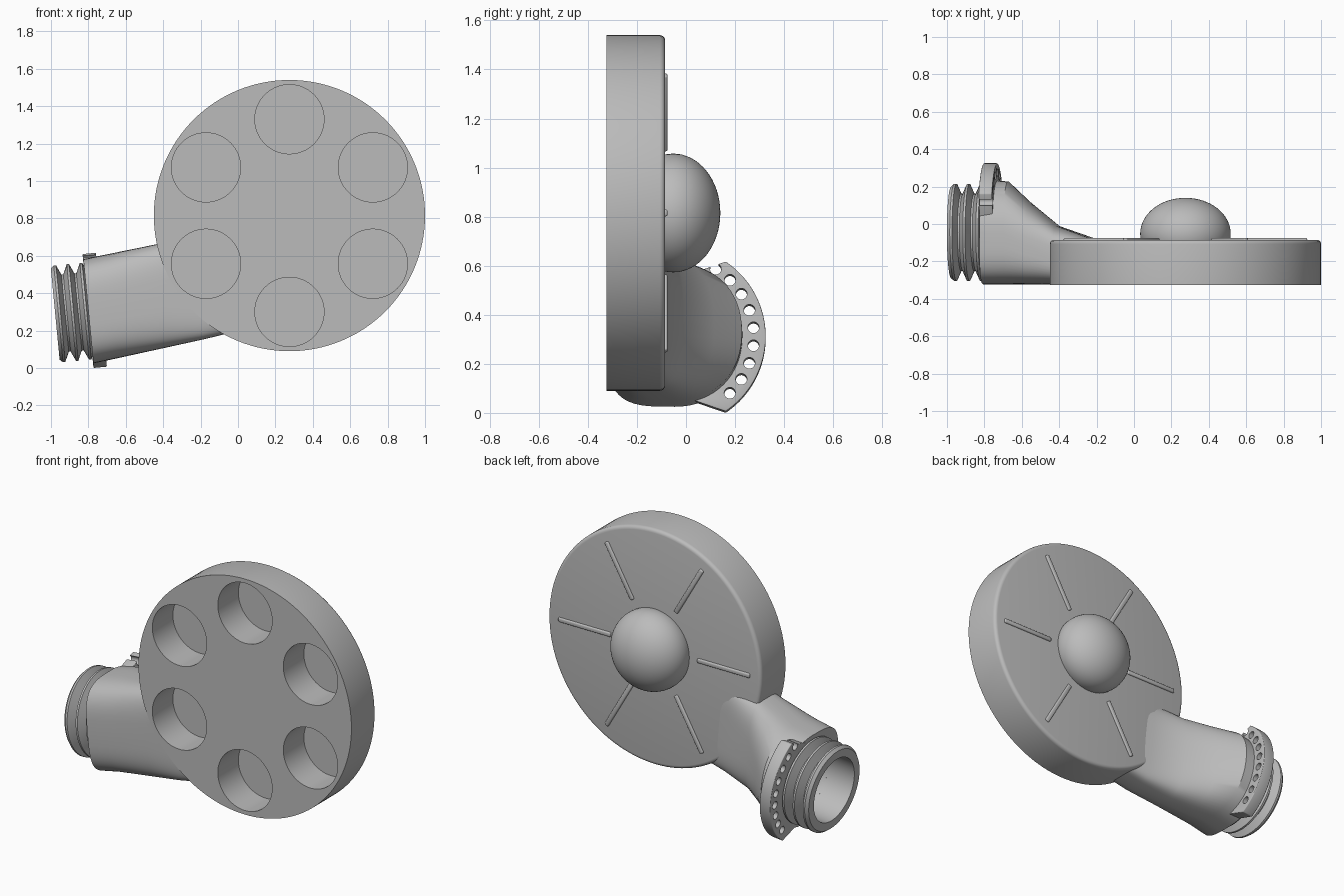
import bpy, bmesh, math
from mathutils import Matrix, Vector

if "Cube" in bpy.data.objects:
    bpy.data.objects.remove(bpy.data.objects["Cube"])

grey = bpy.data.materials.new("plain grey")
grey.use_nodes = True
COLOUR = (0.5, 0.5, 0.5, 1)
grey.diffuse_color = COLOUR
grey.node_tree.nodes["Principled BSDF"].inputs["Base Color"].default_value = COLOUR

HUB = Vector((0.275, -0.085, 0.815))        # disc centre on its back face
FRONT = -0.325                              # front plane
TILT = math.radians(5.5)
SPOUT = Matrix.Translation((-0.8, -0.045, 0.305)) @ Matrix.Rotation(-TILT, 4, 'Y')
DISC = Matrix.Translation(HUB) @ Matrix.Rotation(math.pi / 2, 4, 'Z')  # local x = back


def loft(name, rings, matrix=Matrix(), closed=False):
    """Skin a list of equal point rings; cap the ends or close into a tube."""
    bm = bmesh.new()
    vs = [[bm.verts.new(matrix @ Vector(p)) for p in ring] for ring in rings]
    pairs = list(zip(vs, vs[1:])) + ([(vs[-1], vs[0])] if closed else [])
    for a, b in pairs:
        for i in range(len(a)):
            j = (i + 1) % len(a)
            bm.faces.new((a[i], a[j], b[j], b[i]))
    if not closed:
        bm.faces.new(vs[0])
        bm.faces.new(vs[-1])
    bmesh.ops.recalc_face_normals(bm, faces=bm.faces)
    mesh = bpy.data.meshes.new(name)
    bm.to_mesh(mesh)
    bm.free()
    mesh.materials.append(grey)
    obj = bpy.data.objects.new(name, mesh)
    bpy.context.collection.objects.link(obj)
    return obj


def circle(x, r, n=96, cy=0, cz=0):
    return [(x, cy + r * math.cos(2 * math.pi * i / n),
             cz + r * math.sin(2 * math.pi * i / n)) for i in range(n)]


def lathe(name, profile, matrix, closed=False, n=96):
    return loft(name, [circle(x, r, n) for x, r in profile], matrix, closed)


def activate(obj):
    bpy.ops.object.select_all(action='DESELECT')
    obj.select_set(True)
    bpy.context.view_layer.objects.active = obj


def apply(obj, kind, **settings):
    activate(obj)
    mod = obj.modifiers.new(kind.lower(), kind)
    for key, value in settings.items():
        setattr(mod, key, value)
    bpy.ops.object.modifier_apply(modifier=mod.name)


def cut(objs, cutters):
    for c in cutters:
        c.hide_render = True
        for obj in objs:
            apply(obj, 'BOOLEAN', operation='DIFFERENCE', object=c, solver='EXACT')
    for c in cutters:
        bpy.data.objects.remove(c)


def smooth(obj, degrees=35):
    activate(obj)
    bpy.ops.object.shade_smooth_by_angle(angle=math.radians(degrees))


# Disc with a rounded back edge
back_edge = [(-0.022 + 0.022 * math.sin(a), 0.703 + 0.022 * math.cos(a))
             for a in (math.pi / 8 * k for k in range(5))]
disc = lathe("disc", [(FRONT - HUB.y, 0.725)] + back_edge, DISC, n=128)


# Neck blending from a round collar to the flat disc side
def neck_ring(x, back, low, high, power, inset=0, n=64):
    front = FRONT + 0.002 + inset
    back, low, high = back - inset, low + inset, high - inset
    cy = min(-0.045, (front + back) / 2)
    cz, hz = (low + high) / 2, (high - low) / 2
    ring = []
    for i in range(n):
        c, s = math.cos(2 * math.pi * i / n), math.sin(2 * math.pi * i / n)
        p = power if c > 0 else max(power, 3.6)
        half = back - cy if c > 0 else cy - front
        y = cy + math.copysign(abs(c) ** (2 / p), c) * half
        z = cz + math.copysign(abs(s) ** (2 / p), s) * hz
        ring.append((x - math.tan(TILT) * (z - 0.305), y, z))
    return ring


stations = [(-0.80, 0.232, 0.025, 0.582, 2.1), (-0.67, 0.228, 0.052, 0.608, 2.2),
            (-0.55, 0.115, 0.078, 0.632, 2.6), (-0.40, -0.01, 0.11, 0.662, 3.5),
            (-0.20, -0.08, 0.153, 0.70, 5), (0.0, -0.1, 0.2, 0.74, 6)]
neck = loft("neck", [neck_ring(*s) for s in stations])

# Hollow inside of the neck
inner = [[SPOUT @ Vector(p) for p in circle(x, 0.195, 64)] for x in (-0.02, 0.05)]
inner += [neck_ring(*s, inset=0.06) for s in stations[2:3]]
inner.append(neck_ring(-0.46, 0.03, 0.1, 0.65, 3, inset=0.08))
cut([neck], [loft("bore_cutter", inner)])

# Six round pockets in the front
pockets = []
for k in range(6):
    a = math.radians(30 + 60 * k)
    spot = Matrix.Translation((0, 0.515 * math.cos(a), 0.515 * math.sin(a)))
    pockets.append(lathe("pocket_cutter", [(-0.3, 0.185), (-0.04, 0.185)], DISC @ spot, n=64))
cut([disc, neck], pockets)
smooth(disc)
smooth(neck, 30)

# Dome on the back
bpy.ops.mesh.primitive_uv_sphere_add(segments=64, ring_count=32, radius=1,
                                     location=(HUB.x, -0.052, HUB.z))
dome = bpy.context.object
dome.name = "dome"
dome.scale = (0.242, 0.192, 0.242)
dome.data.materials.append(grey)
smooth(dome)

# Six thin radial ribs
for k in range(6):
    a = math.radians(60 * k)
    mid = HUB + Vector((math.cos(a), 0, math.sin(a))) * 0.473
    bpy.ops.mesh.primitive_cube_add(size=1, location=mid, rotation=(0, -a, 0))
    rib = bpy.context.object
    rib.name = f"rib_{k + 1}"
    rib.scale = (0.357, 0.02, 0.028)
    bpy.ops.object.transform_apply(location=False, rotation=False, scale=True)
    rib.data.materials.append(grey)
    apply(rib, 'BEVEL', width=0.008, segments=3)
    smooth(rib)

# Threaded spout, open through the middle
thread = [(-0.178, 0.195), (-0.178, 0.245)]
for peak in (-0.155, -0.085, -0.015):
    thread += [(peak - 0.006, 0.26), (peak + 0.006, 0.26),
               (peak + 0.03, 0.207), (peak + 0.04, 0.207)]
thread.append((0.025, 0.195))
spout = lathe("threaded_spout", thread, SPOUT, closed=True)
smooth(spout, 25)


# Crescent plate with a row of holes
def arc(r, start, end, n):
    return [(r * math.cos(t), r * math.sin(t)) for t in
            (math.radians(start + (end - start) * i / n) for i in range(n + 1))]


outline = arc(0.37, -56, 56, 40) + arc(0.25, 82, -82, 40)
plate = loft("crescent_plate", [[(x, y, z) for y, z in outline] for x in (-0.002, 0.07)], SPOUT)
apply(plate, 'BEVEL', width=0.01, segments=3, limit_method='ANGLE', angle_limit=0.6)
holes = []
for y, z in arc(0.322, -46, 59, 8):
    spot = Matrix.Translation((0, y, z))
    holes.append(lathe("hole_cutter", [(-0.05, 0.023), (0.12, 0.023)], SPOUT @ spot, n=24))
cut([plate], holes)
smooth(plate)
